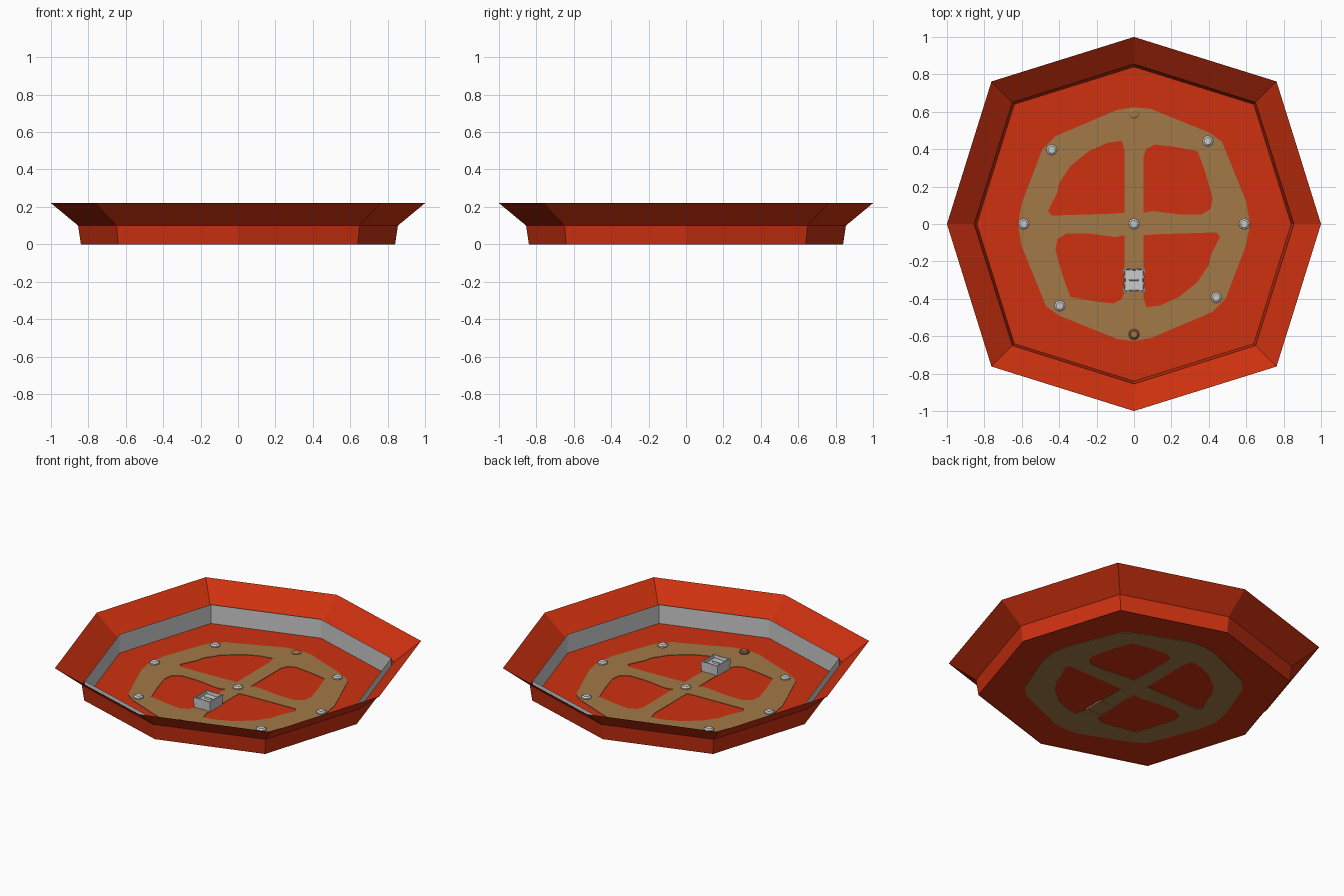
import bpy
import bmesh

old = bpy.data.objects.get("Cube")
if old:
    bpy.data.objects.remove(old, do_unlink=True)


def material(name, color):
    mat = bpy.data.materials.new(name)
    mat.use_nodes = True
    mat.diffuse_color = (*color, 1)
    mat.node_tree.nodes["Principled BSDF"].inputs["Base Color"].default_value = (*color, 1)
    return mat


RED = material("red", (0.62, 0.031, 0.005))
BROWN = material("brown", (0.36, 0.19, 0.063))
DARK_BROWN = material("dark brown", (0.2, 0.1, 0.035))
GREY = material("light grey", (0.6, 0.6, 0.6))


def add_object(name, mesh, mat, location=(0, 0, 0)):
    mesh.materials.clear()
    mesh.materials.append(mat)
    obj = bpy.data.objects.new(name, mesh)
    obj.location = location
    bpy.context.collection.objects.link(obj)
    return obj


def octagon(axis, diagonal, z):
    """Eight points: four on the axes, four at the corners."""
    (ax, ay), (dx, dy) = axis, diagonal
    return [(ax, 0, z), (dx, dy, z), (0, ay, z), (-dx, dy, z),
            (-ax, 0, z), (-dx, -dy, z), (0, -ay, z), (dx, -dy, z)]


def even(axis, diagonal, z):
    return octagon((axis, axis), (diagonal, diagonal), z)


def loft(name, rings, mat, location=(0, 0, 0), cap=False):
    """Join successive octagon rings; optionally close the last one."""
    bm = bmesh.new()
    loops = [[bm.verts.new(p) for p in ring] for ring in rings]
    for a, b in zip(loops, loops[1:]):
        for i in range(len(a)):
            j = (i + 1) % len(a)
            bm.faces.new((a[i], a[j], b[j], b[i]))
    if cap:
        bm.faces.new(loops[-1])
    mesh = bpy.data.meshes.new(name)
    bm.to_mesh(mesh)
    bm.free()
    return add_object(name, mesh, mat, location)


# Tray shell: flared rim, outer wall, floor and grey liner
FLOOR = 0.005
wall_top = even(0.855, 0.65, 0.1)
loft("rim", [even(1, 0.762, 0.22), wall_top], RED)
loft("outer_wall", [wall_top, even(0.84, 0.64, 0)], RED)
loft("floor", [even(0.84, 0.64, FLOOR)], RED, cap=True)
loft("liner", [even(0.838, 0.638, 0.125), even(0.838, 0.638, FLOOR)], GREY)


# Brown wheel pattern: thin plate with four windows, point symmetric
def turned(points):
    return [(-x, -y) for x, y in points]


half_outline = [(0.62, 0), (0.6, 0.12), (0.47, 0.44), (0.4, 0.49), (0.09, 0.615),
                (0, 0.625), (-0.09, 0.61), (-0.42, 0.47), (-0.49, 0.4), (-0.6, 0.11)]
right_window = [(0.05, 0.06), (0.05, 0.36), (0.065, 0.4), (0.11, 0.425), (0.2, 0.415),
                (0.34, 0.39), (0.38, 0.28), (0.42, 0.14), (0.41, 0.08), (0.36, 0.05),
                (0.25, 0.05), (0.1, 0.07)]
left_window = [(-0.05, 0.06), (-0.12, 0.055), (-0.44, 0.045), (-0.46, 0.07), (-0.41, 0.17),
               (-0.4, 0.22), (-0.34, 0.31), (-0.24, 0.39), (-0.14, 0.435), (-0.065, 0.445),
               (-0.05, 0.39)]
curve = bpy.data.curves.new("wheel_pattern", "CURVE")
curve.dimensions = "2D"
curve.fill_mode = "BOTH"
curve.extrude = 0.003
for points in (half_outline + turned(half_outline), right_window, turned(right_window),
               left_window, turned(left_window)):
    spline = curve.splines.new("POLY")
    spline.points.add(len(points) - 1)
    for point, (x, y) in zip(spline.points, points):
        point.co = (x, y, 0, 1)
    spline.use_cyclic_u = True
helper = bpy.data.objects.new("pattern_helper", curve)
bpy.context.collection.objects.link(helper)
depsgraph = bpy.context.evaluated_depsgraph_get()
plate = bpy.data.meshes.new_from_object(helper.evaluated_get(depsgraph))
bpy.data.objects.remove(helper)
add_object("wheel_pattern", plate, BROWN, (0, 0, FLOOR))


# Bolt heads around the ring and at the hub
def bolt(name, x, y, mat, height=0.018):
    return loft(name, [even(0.03, 0.021, 0), even(0.03, 0.021, height * 0.6),
                       even(0.02, 0.014, height)], mat, (x, y, FLOOR), cap=True)


bolt_spots = [(0, 0), (0.59, 0), (-0.59, 0), (0.395, 0.443), (-0.44, 0.397),
              (0.44, -0.393), (-0.397, -0.438)]
for number, (x, y) in enumerate(bolt_spots, 1):
    bolt(f"bolt_{number}", x, y, GREY)
bolt("back_peg", 0, 0.59, BROWN, 0.012)
bolt("front_peg", 0, -0.59, DARK_BROWN, 0.018)
loft("front_peg_top", [even(0.016, 0.011, 0.02)], BROWN, (0, -0.59, FLOOR), cap=True)

# Small open box with pinched sides and a central ridge
box_spot = (0, -0.3, 0)
loft("box", [octagon((0.054, 0.06), (0.056, 0.063), 0),
             octagon((0.054, 0.06), (0.06, 0.066), 0.07),
             octagon((0.048, 0.054), (0.052, 0.058), 0.07),
             octagon((0.046, 0.052), (0.05, 0.056), 0.05)], GREY, box_spot, cap=True)
loft("box_ridge", [octagon((0.026, 0.004), (0.025, 0.004), 0.05),
                   octagon((0.026, 0.002), (0.025, 0.002), 0.06)], GREY, box_spot, cap=True)
